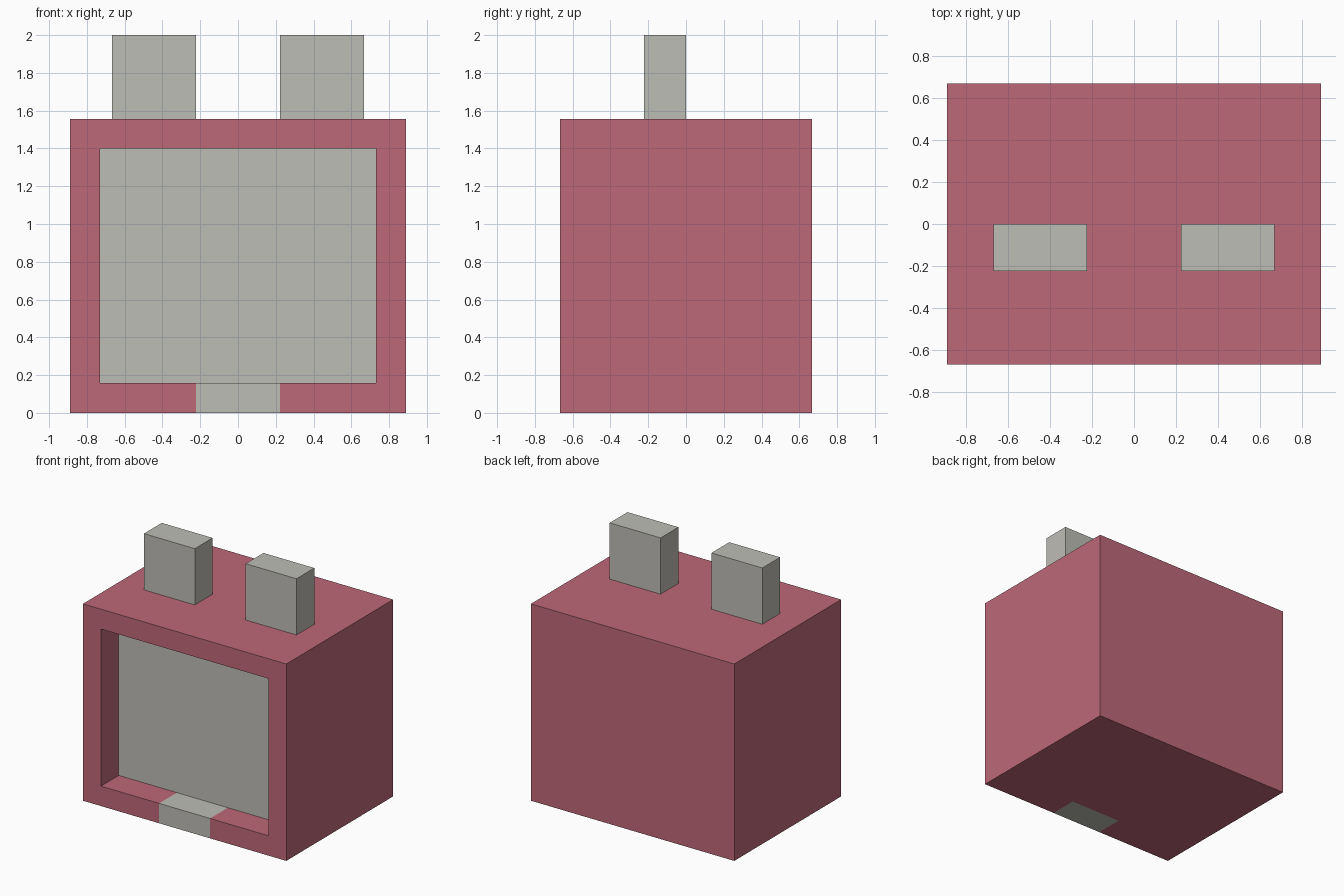
import bpy, bmesh
from mathutils import Matrix, Vector

if "Cube" in bpy.data.objects:
    bpy.data.objects.remove(bpy.data.objects["Cube"], do_unlink=True)

U = 2 / 9  # block size


def material(name, rgb):
    m = bpy.data.materials.new(name)
    m.use_nodes = True
    m.diffuse_color = (*rgb, 1)
    m.node_tree.nodes["Principled BSDF"].inputs["Base Color"].default_value = (*rgb, 1)
    return m


pink = material("dusty pink", (0.515, 0.140, 0.191))
grey = material("warm grey", (0.515, 0.509, 0.470))


def box(bm, lo, hi):
    """Box between two corners given in blocks."""
    lo, hi = Vector(lo) * U, Vector(hi) * U
    m = Matrix.Translation((lo + hi) / 2) @ Matrix.Diagonal((*(hi - lo), 1))
    bmesh.ops.create_cube(bm, size=1, matrix=m)


def finish(name, bm, mats):
    bmesh.ops.recalc_face_normals(bm, faces=bm.faces)
    me = bpy.data.meshes.new(name)
    bm.to_mesh(me)
    bm.free()
    for m in mats:
        me.materials.append(m)
    ob = bpy.data.objects.new(name, me)
    bpy.context.collection.objects.link(ob)


# Body: box with a framed recess sunk one block into the front
bm = bmesh.new()
box(bm, (-4, -3, 0), (4, 3, 7))
bm.normal_update()
front = min(bm.faces, key=lambda f: f.calc_center_median().y)
bmesh.ops.inset_region(bm, faces=[front], thickness=U)
back_panel = front
ring = bmesh.ops.inset_region(bm, faces=[back_panel], thickness=0, depth=0)
for v in back_panel.verts:
    v.co.y = -2 * U

# Cut the outline of the centre lip into the body
for co, no in (((-U, 0, 0), (1, 0, 0)), ((U, 0, 0), (1, 0, 0)), ((0, -2 * U, 0), (0, 1, 0))):
    low = [f for f in bm.faces if f is not back_panel and f.calc_center_median().z < 1.1 * U]
    geom = set(low) | {e for f in low for e in f.edges} | {v for f in low for v in f.verts}
    bmesh.ops.bisect_plane(bm, geom=list(geom), plane_co=co, plane_no=no, dist=1e-5)

# Grey back panel and centre lip
for f in bm.faces:
    c = f.calc_center_median()
    panel = abs(f.normal.y) > 0.9 and abs(c.y + 2 * U) < 0.01
    lip = abs(c.x) < 0.9 * U and c.y < -2.1 * U and c.z < 1.1 * U
    f.material_index = int(panel or lip)
finish("body", bm, [pink, grey])

# Pair of upright ears
for side, name in ((1, "left_ear"), (-1, "right_ear")):
    bm = bmesh.new()
    box(bm, (2 * side - 1, -1, 7), (2 * side + 1, 0, 9))
    finish(name, bm, [grey])
